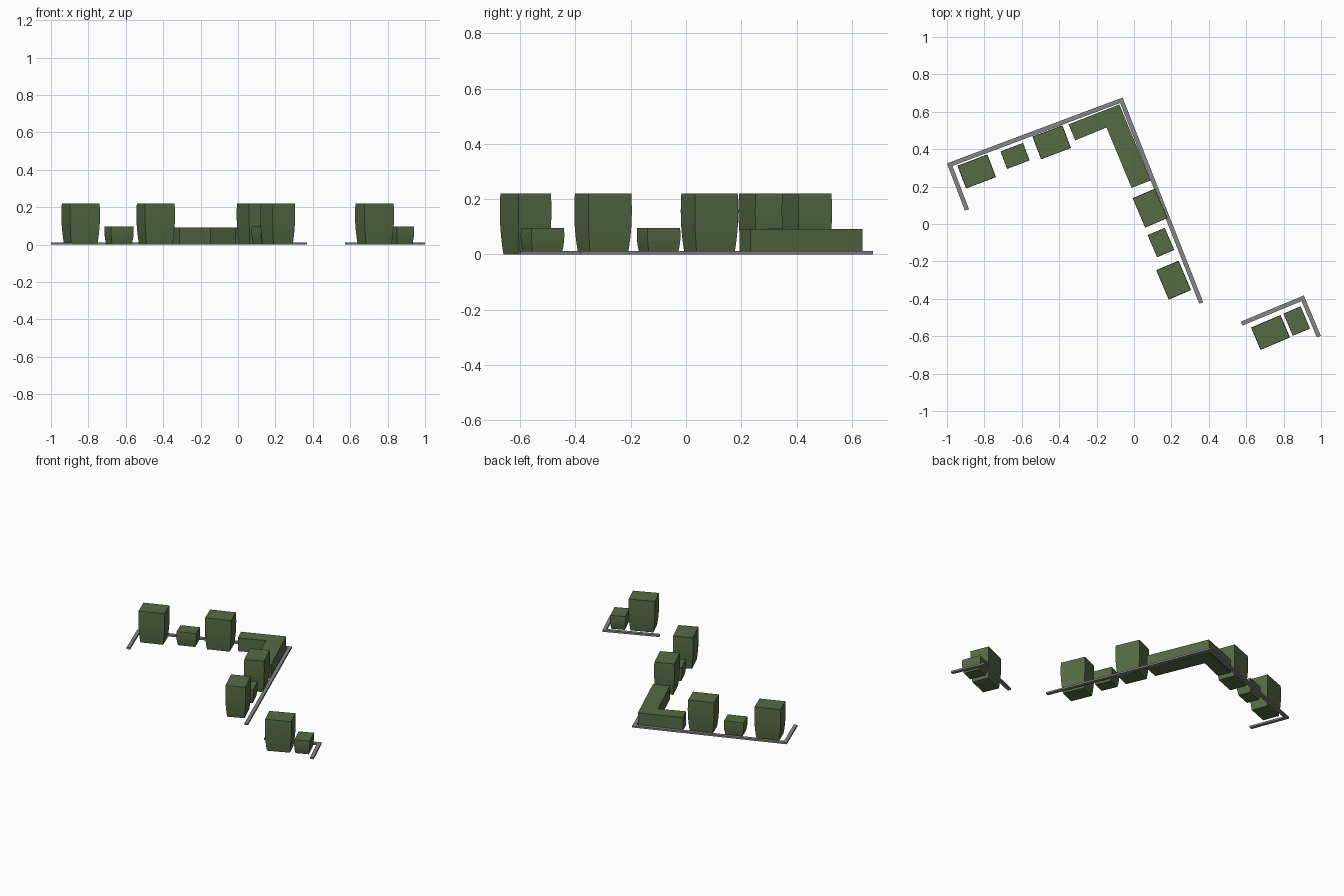
import bpy, bmesh, math
from mathutils import Vector

if "Cube" in bpy.data.objects:
    bpy.data.objects.remove(bpy.data.objects["Cube"])


def material(name, rgb):
    m = bpy.data.materials.new(name)
    m.diffuse_color = (*rgb, 1)
    m.use_nodes = True
    m.node_tree.nodes["Principled BSDF"].inputs["Base Color"].default_value = m.diffuse_color
    return m


GREEN = material("hedge green", (0.092, 0.147, 0.058))
GREY = material("kerb grey", (0.24, 0.235, 0.245))


def loft(name, rings, mat):
    """Closed solid from stacked rings of equal point count."""
    bm = bmesh.new()
    vs = [[bm.verts.new(p) for p in r] for r in rings]
    n = len(rings[0])
    bm.faces.new(vs[0])
    bm.faces.new(vs[-1])
    for a, b in zip(vs, vs[1:]):
        for i in range(n):
            j = (i + 1) % n
            bm.faces.new((a[i], a[j], b[j], b[i]))
    bmesh.ops.recalc_face_normals(bm, faces=bm.faces)
    me = bpy.data.meshes.new(name)
    bm.to_mesh(me)
    bm.free()
    me.materials.append(mat)
    ob = bpy.data.objects.new(name, me)
    bpy.context.collection.objects.link(ob)
    return ob


def prism(name, outline, height, mat):
    return loft(name, [[(x, y, z) for x, y in outline] for z in (0, height)], mat)


def kerb(name, path, width=0.023, height=0.012):
    """Mitred strip lying on the right-hand side of its outer path."""
    pts = [Vector(p) for p in path]
    dirs = [(b - a).normalized() for a, b in zip(pts, pts[1:])]
    norms = [Vector((d.y, -d.x)) for d in dirs]
    inner = []
    for i, p in enumerate(pts):
        n0, n1 = norms[max(i - 1, 0)], norms[min(i, len(norms) - 1)]
        inner.append(p + (n0 + n1) * width / (1 + n0.dot(n1)))
    prism(name, pts + inner[::-1], height, GREY)


# Bulging clipped shape: (height fraction, width scale)
PROFILE = [(0, 0.86), (0.12, 0.905), (0.3, 0.955), (0.5, 0.99),
           (0.7, 1.0), (0.87, 0.995), (1.0, 0.98)]


def bush(name, x, y, sx, sy, height, angle):
    c, s = math.cos(math.radians(angle)), math.sin(math.radians(angle))
    rings = []
    for t, k in PROFILE:
        corners = [(a * sx * k / 2, b * sy * k / 2)
                   for a, b in ((-1, -1), (1, -1), (1, 1), (-1, 1))]
        rings.append([(x + u * c - v * s, y + u * s + v * c, t * height)
                      for u, v in corners])
    loft(name, rings, GREEN)


# Kerbs
kerb("main_kerb", [(-0.904, 0.071), (-1.0, 0.324), (-0.061, 0.676), (0.37, -0.418)])
kerb("small_kerb", [(0.571, -0.522), (0.908, -0.382), (0.999, -0.598)])

# Low corner hedge
prism("corner_hedge", [(-0.35, 0.533), (-0.078, 0.639), (0.09, 0.233),
                       (-0.013, 0.193), (-0.147, 0.516), (-0.314, 0.447)], 0.092, GREEN)

# Tall bushes, then low bushes: x, y, rotation
for i, (x, y, a) in enumerate([(-0.841, 0.281, 20.7), (-0.44, 0.437, 20.7),
                               (0.086, 0.085, -67), (0.212, -0.30, -67),
                               (0.73, -0.58, 23)]):
    bush(f"tall_bush_{i + 1}", x, y, 0.171, 0.13, 0.22, a)
for i, (x, y, a) in enumerate([(-0.636, 0.364, 20.7), (0.144, -0.099, -67),
                               (0.87, -0.519, -67)]):
    bush(f"low_bush_{i + 1}", x, y, 0.129, 0.1, 0.096, a)
